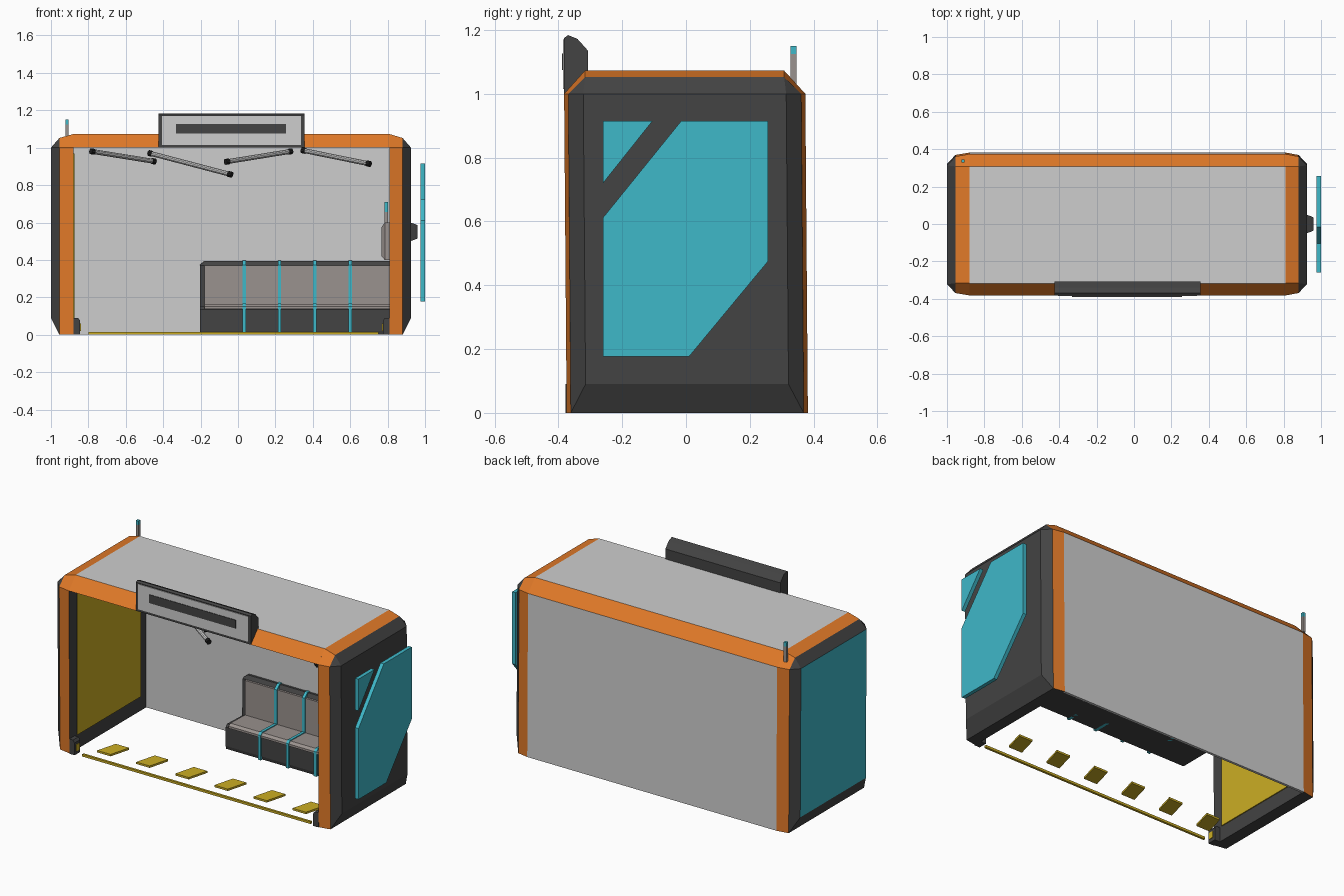
import bpy, bmesh
from mathutils import Vector

if "Cube" in bpy.data.objects:
    bpy.data.objects.remove(bpy.data.objects["Cube"])


def material(name, rgb):
    linear = [((c / 255 + 0.055) / 1.055) ** 2.4 for c in rgb]
    m = bpy.data.materials.new(name)
    m.use_nodes = True
    m.diffuse_color = (*linear, 1)
    m.node_tree.nodes["Principled BSDF"].inputs["Base Color"].default_value = (*linear, 1)
    return m


ORANGE = material("orange", (224, 121, 40))
DARK = material("dark grey", (67, 67, 67))
LIGHT = material("light grey", (206, 206, 206))
TEAL = material("teal", (63, 184, 201))
YELLOW = material("yellow", (204, 174, 36))
TAUPE = material("warm grey", (154, 146, 142))
BLACK = material("black", (32, 32, 32))


def loft(name, rings, mats, rule=None):
    """Skin a list of equal rings, cap both ends, colour faces by a rule."""
    bm = bmesh.new()
    loops = [[bm.verts.new(p) for p in ring] for ring in rings]
    n = len(rings[0])
    for a, b in zip(loops, loops[1:]):
        for i in range(n):
            j = (i + 1) % n
            bm.faces.new((a[i], a[j], b[j], b[i]))
    bm.faces.new(loops[0])
    bm.faces.new(loops[-1])
    bmesh.ops.remove_doubles(bm, verts=bm.verts, dist=0.0005)
    bmesh.ops.recalc_face_normals(bm, faces=bm.faces)
    bm.normal_update()
    if rule:
        for f in bm.faces:
            f.material_index = rule(f.calc_center_median(), f.normal)
    mesh = bpy.data.meshes.new(name)
    bm.to_mesh(mesh)
    bm.free()
    for m in mats:
        mesh.materials.append(m)
    ob = bpy.data.objects.new(name, mesh)
    bpy.context.collection.objects.link(ob)
    return ob


def extrude_x(name, profile, x0, x1, mats, rule=None):
    return loft(name, [[(x, y, z) for y, z in profile] for x in (x0, x1)], mats, rule)


def box(name, x, y, z, mat):
    return extrude_x(name, [(y[0], z[0]), (y[1], z[0]), (y[1], z[1]), (y[0], z[1])], *x, [mat])


def arch(x, half, half_top, shoulder, top, base):
    """Half-symmetric end section with a slight lean to the front."""
    right = [(half, base), (half, shoulder), (half_top, top)]
    pts = right + [(-y, z) for y, z in reversed(right)]
    return [(x, y + 0.004 - 0.008 * z, z) for y, z in pts]


# End walls: orange band, dark bevel, flat outer face
def end_wall(name, a, b, c, outer):
    rings = [arch(a, 0.378, 0.312, 1.0, 1.073, 0),
             arch(b, 0.365, 0.312, 1.0, 1.052, 0),
             arch(c, 0.318, 0.318, 1.0, 1.0, 0.09)]
    lo, hi = sorted((a, b))

    def rule(p, n):
        if abs(n.x) > 0.98:
            return 1 if abs(p.x - a) < 0.01 else 2
        return 0 if lo < p.x < hi and n.z > -0.5 else 1
    loft(name, rings, [ORANGE, DARK, outer], rule)


end_wall("right_end_wall", -0.88, -0.955, -1.0, TEAL)
end_wall("left_end_wall", 0.81, 0.88, 0.925, DARK)
box("inner_yellow_panel", (-0.88, -0.874), (-0.305, 0.31), (0.09, 0.97), YELLOW)

# Roof with orange bevels, and the back wall
roof = [(-0.382, 1.0), (-0.317, 1.073), (0.307, 1.073), (0.374, 1.0)]
extrude_x("roof", roof, -0.88, 0.81, [LIGHT, ORANGE],
          lambda p, n: 1 if abs(n.y) > 0.3 else 0)
back = [(0.382, 0), (0.374, 1.0), (0.36, 1.0), (0.367, 0)]
extrude_x("back_wall", back, -0.88, 0.81, [LIGHT])

# Roof sign
sign = [(-0.382, 1.0), (-0.382, 1.175), (-0.37, 1.184), (-0.34, 1.172),
        (-0.307, 1.135), (-0.307, 1.07)]
extrude_x("sign_housing", sign, -0.425, 0.355, [DARK])
box("sign_face", (-0.407, 0.337), (-0.386, -0.38), (1.015, 1.17), LIGHT)
box("sign_stripe", (-0.332, 0.257), (-0.389, -0.384), (1.075, 1.127), DARK)


# Antennas: warm grey mast with a teal tip
def antenna(name, x, y, z0, z1, z2):
    xs, ys = (x - 0.009, x + 0.009), (y - 0.009, y + 0.009)
    box(name + "_mast", xs, ys, (z0, z1), TAUPE)
    box(name + "_tip", xs, ys, (z1, z2), TEAL)


antenna("roof_antenna", -0.914, 0.337, 1.03, 1.125, 1.15)
antenna("console_antenna", 0.792, 0.05, 0.59, 0.655, 0.71)

# Floating side display and its bracket
display = [(-0.26, 0.177), (0.01, 0.177), (0.257, 0.475), (0.257, 0.915),
           (-0.015, 0.915), (-0.26, 0.612)]
corner = [(-0.26, 0.72), (-0.105, 0.915), (-0.26, 0.915)]
extrude_x("side_display", display, 0.977, 1.0, [TEAL])
extrude_x("side_display_corner", corner, 0.977, 1.0, [TEAL])


def block(x, ry, z0, z1):
    return [(x, -ry, z0), (x, ry, z0), (x, ry, z1), (x, -ry, z1)]


loft("display_bracket", [block(0.92, 0.05, 0.5, 0.6), block(0.945, 0.042, 0.508, 0.592),
                         block(0.96, 0.035, 0.515, 0.585)], [DARK])

# Wall console inside the left end
loft("wall_console", [block(0.81, 0.1, 0.4, 0.6), block(0.785, 0.1, 0.4, 0.6),
                      block(0.767, 0.08, 0.42, 0.575)], [TAUPE, DARK],
     lambda p, n: 1 if n.z > 0.3 or n.z < -0.3 else 0)

# Bench
bench = [(0.175, 0), (0.17, 0.02), (0.17, 0.135), (0.185, 0.15), (0.33, 0.145),
         (0.335, 0.37), (0.35, 0.393), (0.37, 0.393), (0.37, 0)]
loft("bench_frame", [[(-0.203, y, min(z, 0.375)) for y, z in bench],
                     [(-0.18, y, z) for y, z in bench],
                     [(0.81, y, z) for y, z in bench]], [DARK])
seat = [(0.163, 0.137), (0.163, 0.15), (0.18, 0.162), (0.328, 0.158), (0.328, 0.14)]
extrude_x("bench_seat_pad", seat, -0.178, 0.81, [TAUPE])
box("bench_back_pad", (-0.178, 0.81), (0.322, 0.34), (0.15, 0.37), TAUPE)
divider = [(0.16, 0), (0.16, 0.152), (0.178, 0.167), (0.317, 0.163),
           (0.317, 0.372), (0.345, 0.398), (0.37, 0.398), (0.37, 0)]
for i in range(4):
    x = 0.033 + 0.189 * i
    extrude_x(f"bench_divider_{i + 1}", divider, x - 0.009, x + 0.009, [TEAL])

# Floor tiles, slanted along the walkway
for i in range(6):
    x, y = -0.70 + 0.265 * i, -0.21
    quad = [(x - 0.063, y - 0.065), (x + 0.028, y - 0.065),
            (x + 0.063, y + 0.065), (x - 0.028, y + 0.065)]
    loft(f"floor_tile_{i + 1}", [[(u, v, z) for u, v in quad] for z in (0, 0.012)], [YELLOW])

# Threshold beam and its two emitters
box("threshold_beam", (-0.80, 0.75), (-0.367, -0.353), (0, 0.014), YELLOW)
for side, wall, s in (("right", -0.88, 1), ("left", 0.81, -1)):
    prof = [(0, 0), (0.036, 0), (0.036, 0.075), (0.025, 0.09), (0, 0.09)]
    loft(side + "_emitter", [[(wall + s * u, y, z) for u, z in prof]
                             for y in (-0.378, -0.325)], [DARK])
    tip = sorted((wall + s * 0.034, wall + s * 0.04))
    box(side + "_emitter_lens", tip, (-0.367, -0.338), (0.02, 0.06), YELLOW)


# Zigzag ceiling lights with black end caps
def rod(name, a, b, radius, mat):
    d = b - a
    bpy.ops.mesh.primitive_cylinder_add(vertices=10, radius=radius, depth=d.length,
                                        location=(a + b) / 2)
    ob = bpy.context.object
    ob.name = name
    ob.rotation_euler = d.to_track_quat("Z", "Y").to_euler()
    ob.data.materials.append(mat)
    bpy.ops.object.shade_smooth_by_angle()


lights = [((-0.78, -0.23, 0.98), (-0.45, -0.02, 0.927)),
          ((-0.47, -0.02, 0.97), (-0.04, -0.23, 0.857)),
          ((-0.06, -0.23, 0.925), (0.28, -0.02, 0.98)),
          ((0.35, -0.02, 0.985), (0.70, -0.23, 0.914))]
for i, (a, b) in enumerate(lights):
    a, b = Vector(a), Vector(b)
    step = (b - a).normalized() * 0.022
    rod(f"ceiling_light_{i + 1}", a, b, 0.013, LIGHT)
    rod(f"ceiling_light_{i + 1}_cap_a", a - step * 0.4, a + step * 0.6, 0.016, BLACK)
    rod(f"ceiling_light_{i + 1}_cap_b", b - step * 0.6, b + step * 0.4, 0.016, BLACK)
